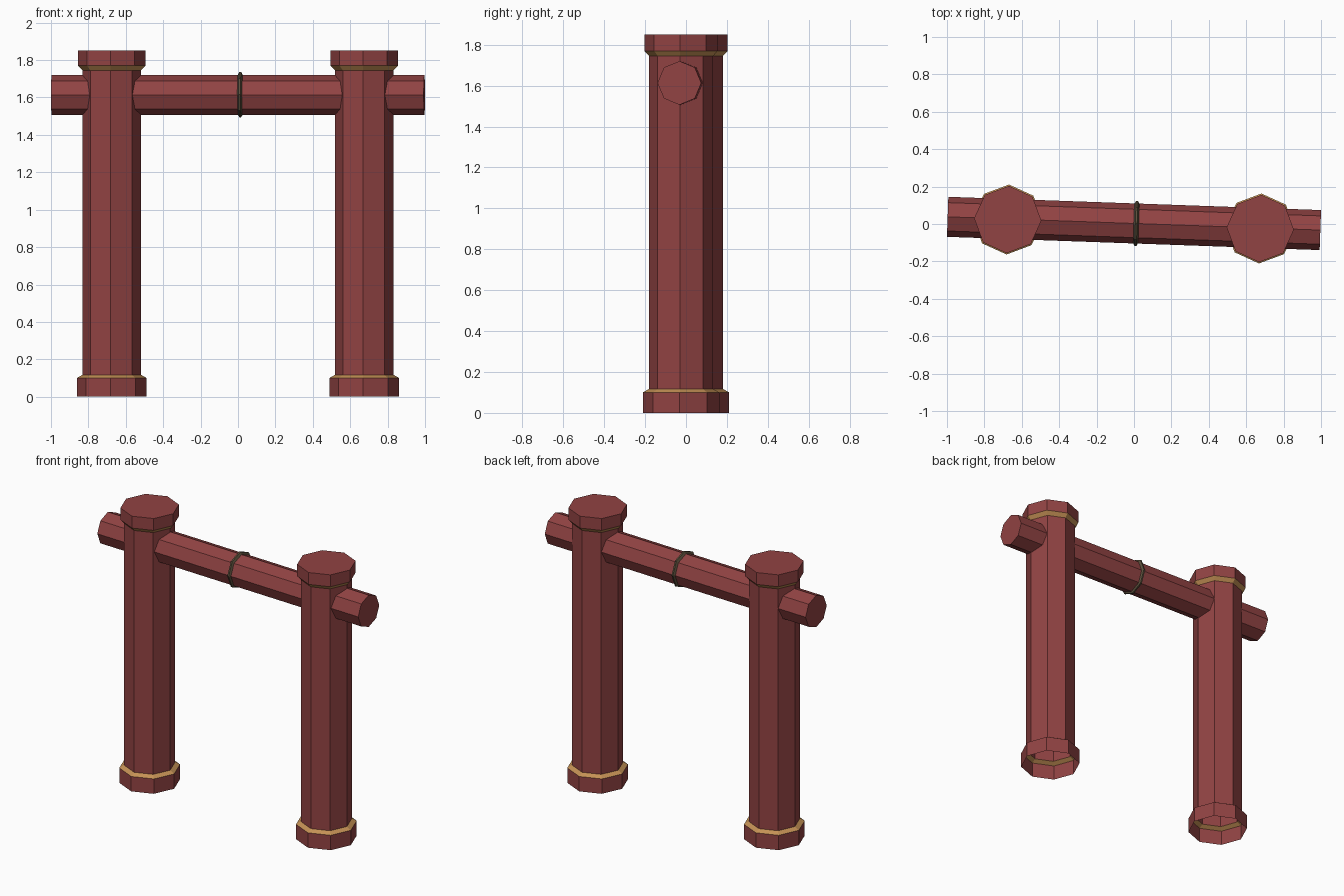
import bpy, bmesh, math
from mathutils import Matrix

if "Cube" in bpy.data.objects:
    bpy.data.objects.remove(bpy.data.objects["Cube"])

def material(name, rgb):
    m = bpy.data.materials.new(name)
    m.diffuse_color = (*rgb, 1.0)
    m.use_nodes = True
    m.node_tree.nodes["Principled BSDF"].inputs["Base Color"].default_value = m.diffuse_color
    return m

RED = material("red_paint", (0.285, 0.056, 0.056))
GOLD = material("gold_trim", (0.55, 0.28, 0.09))
DARK = material("dark_olive_band", (0.105, 0.08, 0.045))

TILT = -math.atan2(0.024, 0.675)   # whole gate is turned slightly about z

def lathe(name, profile, mats, slots, cap_start=False, cap_end=False, sides=8):
    """Revolve (radius, height) rows about z; slots gives a material per band."""
    bm = bmesh.new()
    rings = []
    for r, z in profile:
        rings.append([bm.verts.new((r * math.cos(2 * math.pi * i / sides),
                                    r * math.sin(2 * math.pi * i / sides), z))
                      for i in range(sides)])
    for k, (a, b) in enumerate(zip(rings, rings[1:])):
        for i in range(sides):
            j = (i + 1) % sides
            f = bm.faces.new((a[i], a[j], b[j], b[i]))
            f.material_index = slots[k]
    if cap_start:
        bm.faces.new(rings[0][::-1])
    if cap_end:
        bm.faces.new(rings[-1])
    me = bpy.data.meshes.new(name)
    bm.to_mesh(me)
    bm.free()
    for m in mats:
        me.materials.append(m)
    ob = bpy.data.objects.new(name, me)
    bpy.context.collection.objects.link(ob)
    return ob

# Posts: open-bottomed foot, gold bevel, shaft, gold bevel, closed cap
post_profile = [(0.187, 0.0), (0.187, 0.10), (0.157, 0.117),
                (0.157, 1.745), (0.180, 1.77), (0.180, 1.85)]
for name, s in (("left_post", -1), ("right_post", 1)):
    post = lathe(name, post_profile, [RED, GOLD], [0, 1, 0, 1, 0], cap_end=True)
    post.location = (0.675 * s, -0.024 * s, 0)
    post.rotation_euler.z = TILT

# Lay z-axis parts along the tilted x direction
along = Matrix.Rotation(TILT, 4, 'Z') @ Matrix.Rotation(math.pi / 2, 4, 'Y')

# Crossbeam
beam = lathe("crossbeam", [(0.107, -0.997), (0.107, 0.997)], [RED], [0],
             cap_start=True, cap_end=True)
beam.matrix_world = Matrix.Translation((0, 0.003, 1.613)) @ along

# Ridged band around the middle of the beam
band = lathe("middle_band", [(0.104, -0.014), (0.121, -0.005),
                             (0.121, 0.005), (0.104, 0.014)], [DARK], [0, 0, 0])
band.matrix_world = Matrix.Translation((0.012, 0.003, 1.615)) @ along
